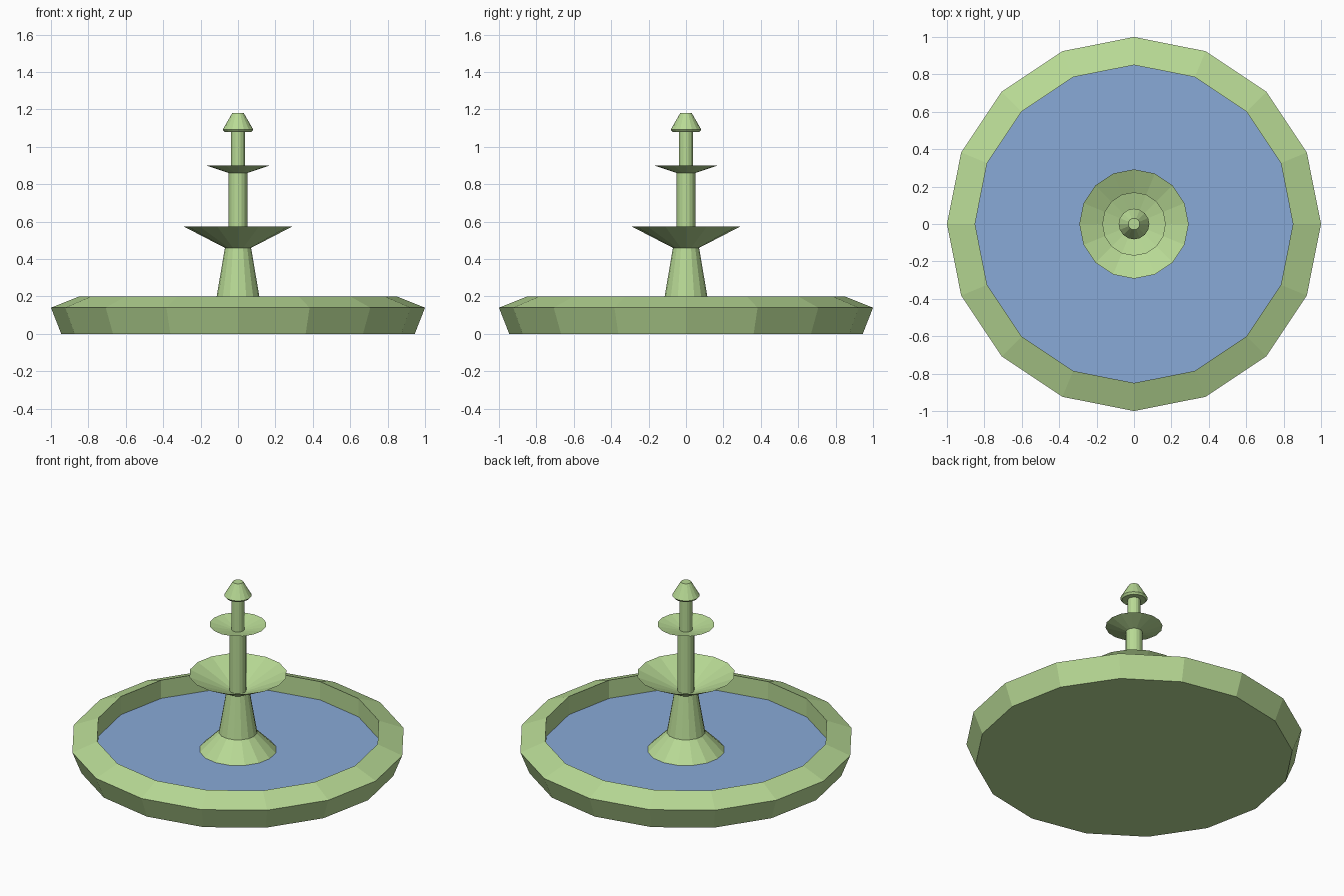
import bpy
import bmesh
from math import cos, sin, tau

if "Cube" in bpy.data.objects:
    bpy.data.objects.remove(bpy.data.objects["Cube"])

SIDES = 16


def material(name, color):
    m = bpy.data.materials.new(name)
    m.diffuse_color = color
    m.use_nodes = True
    m.node_tree.nodes["Principled BSDF"].inputs["Base Color"].default_value = m.diffuse_color
    return m


stone = material("green_stone", (0.48, 0.70, 0.30, 1))
water = material("blue_water", (0.25, 0.40, 0.68, 1))


def lathe(name, profile, mat):
    """Spin (radius, z) points around z; radius 0 makes a pole."""
    bm = bmesh.new()
    rings = []
    for r, z in profile:
        if r == 0:
            rings.append([bm.verts.new((0, 0, z))] * SIDES)
        else:
            rings.append([bm.verts.new((r * cos(tau * i / SIDES), r * sin(tau * i / SIDES), z))
                          for i in range(SIDES)])
    for a, b in zip(rings, rings[1:]):
        for i in range(SIDES):
            j = (i + 1) % SIDES
            bm.faces.new(list(dict.fromkeys((a[i], a[j], b[j], b[i]))))
    mesh = bpy.data.meshes.new(name)
    bm.to_mesh(mesh)
    bm.free()
    mesh.materials.append(mat)
    obj = bpy.data.objects.new(name, mesh)
    bpy.context.collection.objects.link(obj)
    return obj


# Pool: sloped outer wall, bevelled rim, vertical inner wall
lathe("basin", [(0, 0), (0.945, 0), (1, 0.14), (0.85, 0.2), (0.85, 0.08)], stone)
lathe("water_surface", [(0.85, 0.08), (0, 0.08)][::1], water)

# Flared foot and tapering pedestal
lathe("pedestal", [(0.23, 0.08), (0.115, 0.195), (0.07, 0.46)], stone)

# Thin conical bowls
lathe("lower_bowl", [(0.07, 0.46), (0.292, 0.575), (0.05, 0.468)], stone)
lathe("upper_bowl", [(0.05, 0.86), (0.17, 0.9), (0.038, 0.867)], stone)

# Columns between the bowls
lathe("lower_column", [(0.05, 0.465), (0.05, 0.86)], stone)
lathe("upper_column", [(0.038, 0.865), (0.038, 1.085)], stone)

# Cone-shaped cap
lathe("cap", [(0.038, 1.08), (0.072, 1.08), (0.082, 1.092), (0.031, 1.18), (0, 1.18)], stone)
